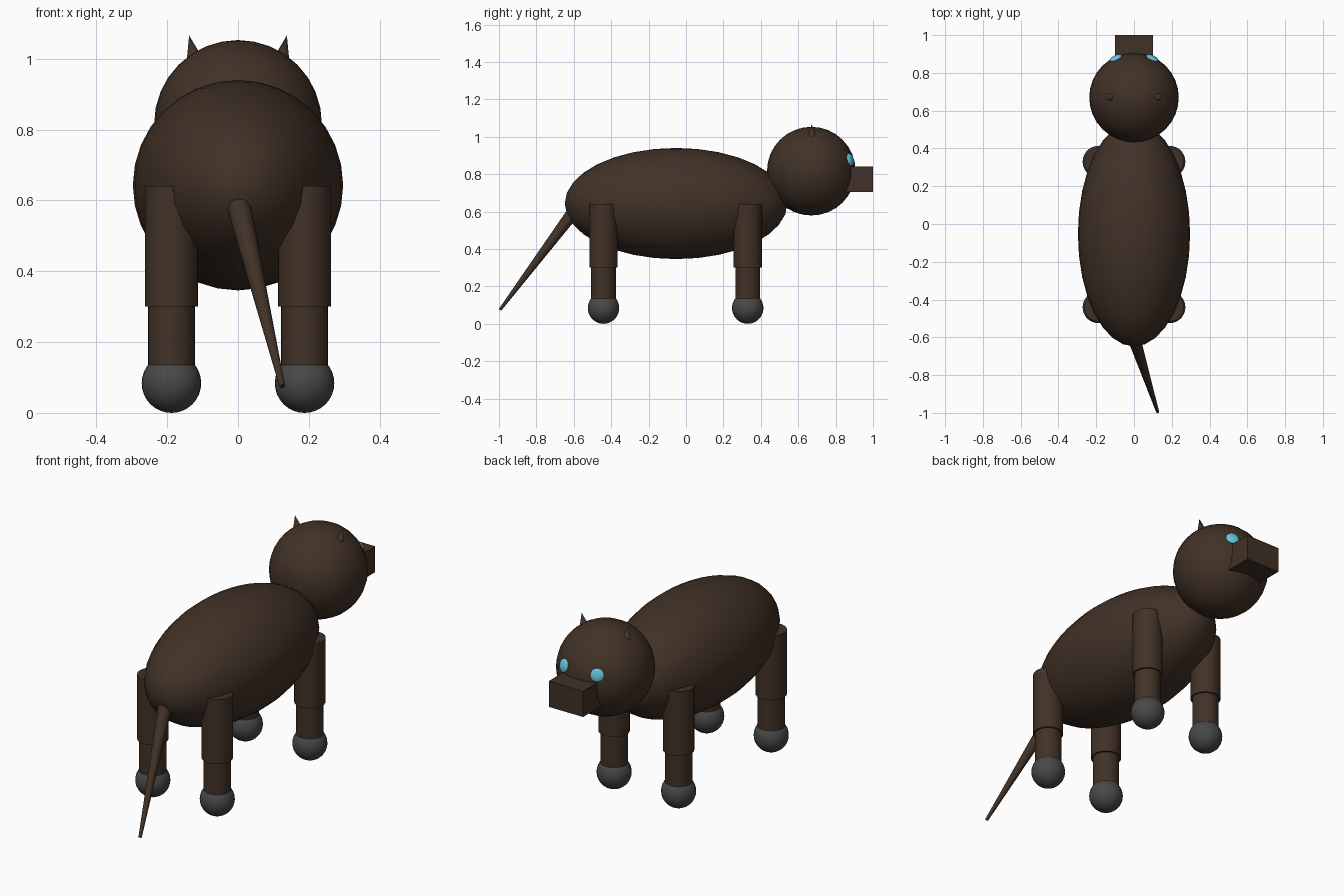
import bpy
import math
from mathutils import Vector

if "Cube" in bpy.data.objects:
    bpy.data.objects.remove(bpy.data.objects["Cube"])


def material(name, rgb):
    m = bpy.data.materials.new(name)
    m.diffuse_color = (*rgb, 1)
    m.use_nodes = True
    m.node_tree.nodes["Principled BSDF"].inputs["Base Color"].default_value = m.diffuse_color
    return m


BROWN = material("dark_brown", (0.052, 0.031, 0.020))
GREY = material("dark_grey", (0.065, 0.065, 0.065))
CYAN = material("light_cyan", (0.14, 0.55, 0.70))


def finish(name, mat, smooth=True):
    ob = bpy.context.object
    ob.name = name
    ob.data.materials.append(mat)
    if smooth:
        bpy.ops.object.shade_smooth_by_angle(angle=math.radians(40))
    return ob


def ball(name, loc, radii, mat, facing=None):
    bpy.ops.mesh.primitive_uv_sphere_add(segments=32, ring_count=16, location=loc)
    ob = bpy.context.object
    ob.scale = radii
    if facing:
        ob.rotation_euler = Vector(facing).to_track_quat('Z', 'Y').to_euler()
    return finish(name, mat)


def taper(name, start, end, r1, r2, mat):
    a, b = Vector(start), Vector(end)
    bpy.ops.mesh.primitive_cone_add(
        vertices=32, radius1=r1, radius2=r2, depth=(b - a).length,
        location=(a + b) / 2,
        rotation=(b - a).to_track_quat('Z', 'Y').to_euler())
    return finish(name, mat)


# Body and head
ball("body", (0, -0.053, 0.643), (0.297, 0.595, 0.297), BROWN)
HEAD = Vector((0, 0.67, 0.816))
ball("head", HEAD, (0.237, 0.237, 0.237), BROWN)

# Box muzzle
bpy.ops.mesh.primitive_cube_add(size=1, location=(0, 0.9, 0.773))
bpy.context.object.scale = (0.2, 0.2, 0.136)
finish("muzzle", BROWN, smooth=False)

# Paired parts
for side, s in (("left", -1), ("right", 1)):
    # Flattened eye lying on the head surface
    facing = Vector((s * 0.1, 0.215, 0.064))
    ball("eye_" + side, HEAD + facing.normalized() * 0.238,
         (0.034, 0.034, 0.013), CYAN, facing)
    # Pointed ear
    taper("ear_" + side, (s * 0.122, 0.672, 0.995), (s * 0.138, 0.672, 1.066),
          0.024, 0, BROWN)
    # Legs with ball feet
    for end, y in (("front", 0.33), ("rear", -0.441)):
        x = s * 0.188
        tag = end + "_" + side
        taper("upper_leg_" + tag, (x, y, 0.301), (x, y, 0.641), 0.075, 0.075, BROWN)
        taper("lower_leg_" + tag, (x, y, 0.085), (x, y, 0.36), 0.066, 0.066, BROWN)
        ball("foot_" + tag, (x, y, 0.084), (0.084, 0.084, 0.084), GREY)

# Tail
taper("tail", (0, -0.605, 0.593), (0.125, -0.994, 0.075), 0.034, 0.008, BROWN)
